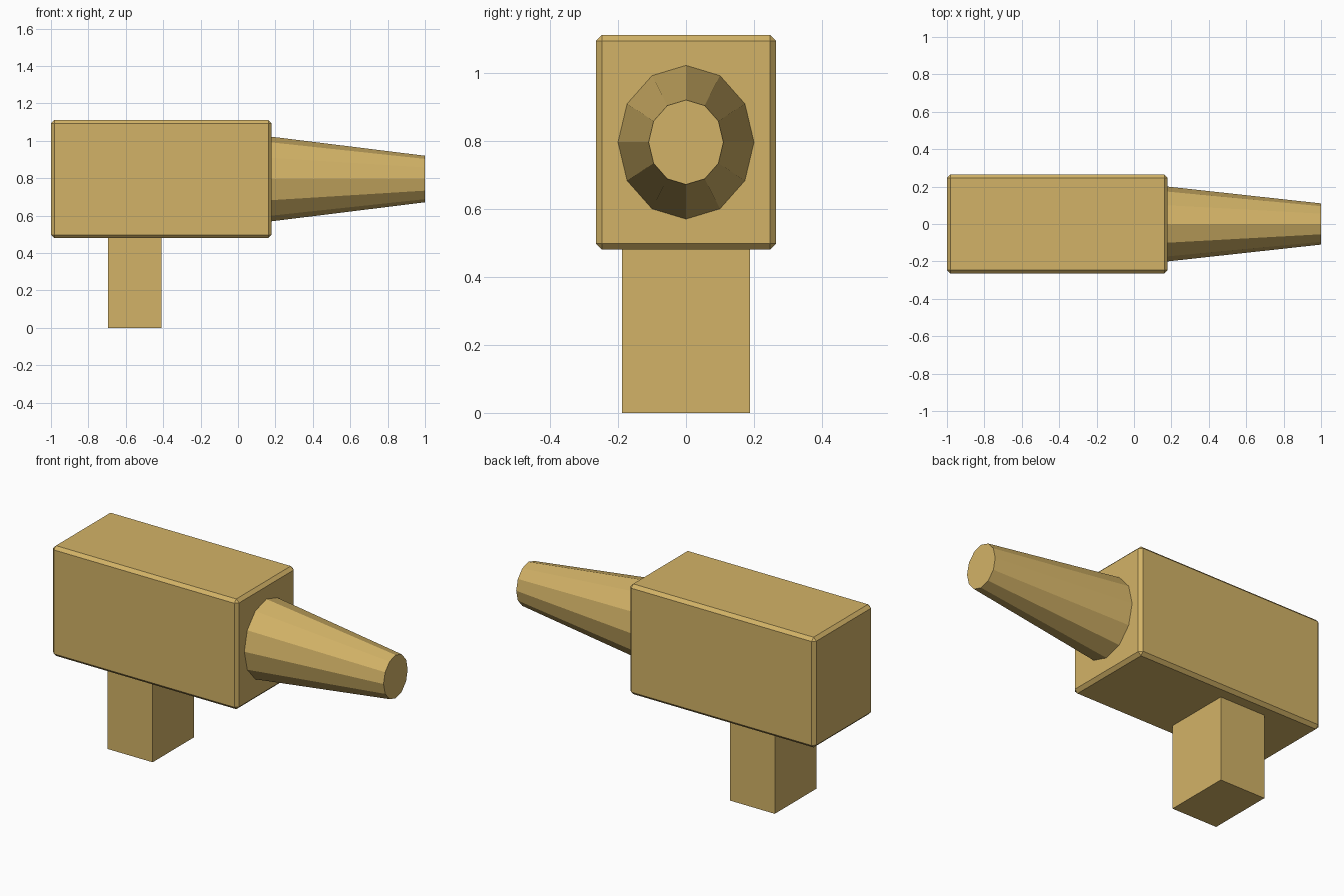
import bpy
import math
from mathutils import Matrix

if "Cube" in bpy.data.objects:
    bpy.data.objects.remove(bpy.data.objects["Cube"])

tan = bpy.data.materials.new("tan")
tan.diffuse_color = (0.65, 0.45, 0.135, 1)
tan.use_nodes = True
tan.node_tree.nodes["Principled BSDF"].inputs["Base Color"].default_value = tan.diffuse_color


def finish(obj, name):
    obj.name = name
    obj.data.name = name
    obj.data.materials.append(tan)
    return obj


def box(name, x, y, z):
    """Box spanning the given (min, max) ranges."""
    bpy.ops.mesh.primitive_cube_add(size=1)
    obj = bpy.context.object
    spans = (x, y, z)
    size = [b - a for a, b in spans]
    centre = [(a + b) / 2 for a, b in spans]
    obj.data.transform(Matrix.Translation(centre) @ Matrix.Diagonal((*size, 1)))
    return finish(obj, name)


# Main housing with chamfered edges
body = box("body", (-1.0, 0.18), (-0.265, 0.265), (0.48, 1.112))
bevel = body.modifiers.new("chamfer", 'BEVEL')
bevel.width = 0.018
bevel.segments = 1

# Grip below the rear half
box("handle", (-0.695, -0.41), (-0.188, 0.188), (0.0, 0.485))

# Tapered twelve-sided nozzle, slightly taller than wide
bpy.ops.mesh.primitive_cone_add(vertices=12, radius1=0.2, radius2=0.11, depth=0.82)
nozzle = finish(bpy.context.object, "nozzle")
nozzle.data.transform(
    Matrix.Translation((0.59, 0, 0.796))
    @ Matrix.Diagonal((1, 1, 1.13, 1))
    @ Matrix.Rotation(math.radians(90), 4, 'Y'))
